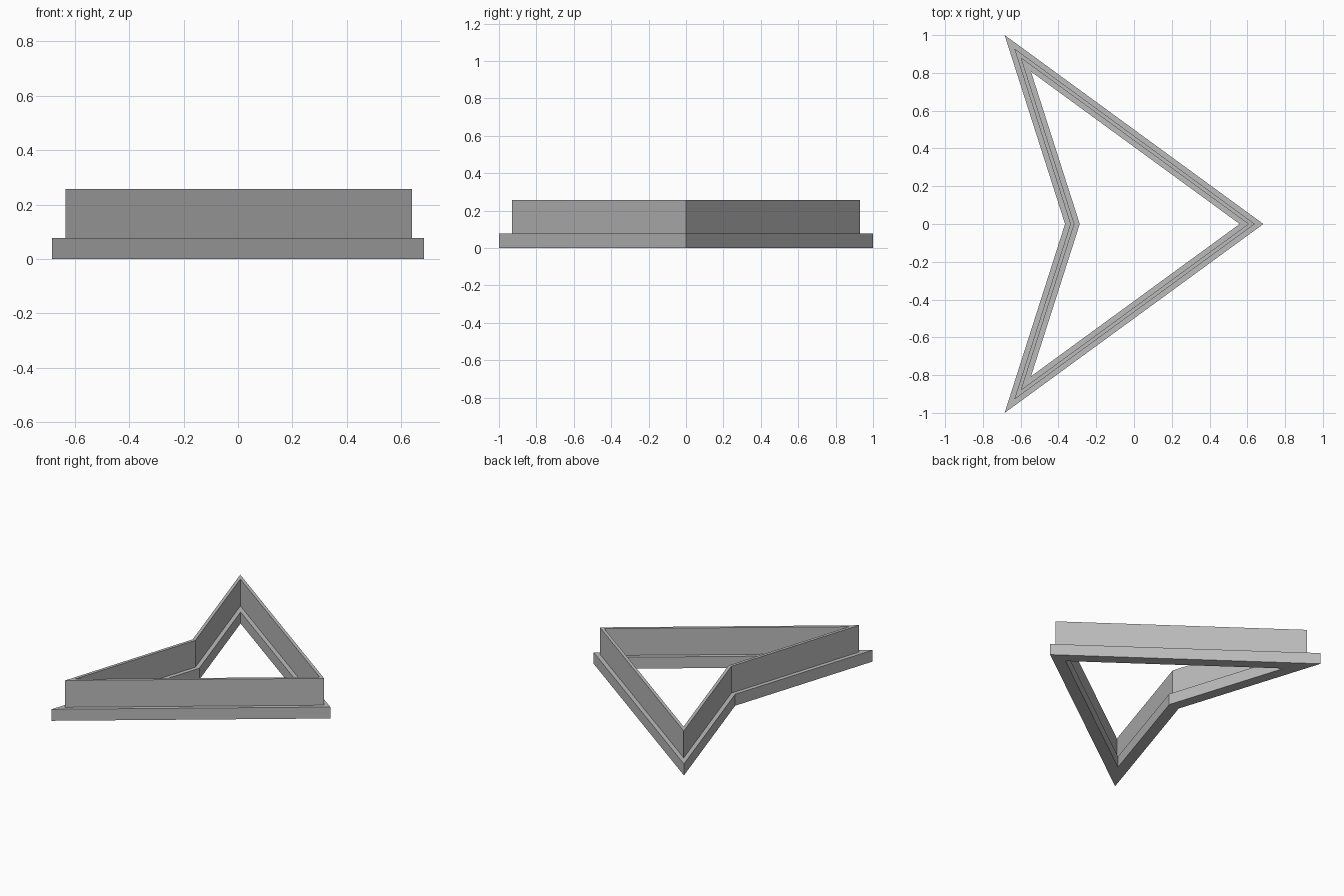
import bpy
import bmesh
from mathutils import Vector

cube = bpy.data.objects.get("Cube")
if cube:
    bpy.data.objects.remove(cube, do_unlink=True)

# Single grey material
grey = bpy.data.materials.new("grey")
grey.use_nodes = True
colour = (0.5, 0.5, 0.5, 1)
grey.diffuse_color = colour
grey.node_tree.nodes["Principled BSDF"].inputs["Base Color"].default_value = colour

# Arrowhead outline, counter-clockwise
outline = [Vector(p) for p in ((0.685, 0), (-0.685, 1), (-0.365, 0), (-0.685, -1))]

# Stepped cross-section: (distance inward from the outline, height)
FLANGE, WALL_OUT, WALL_IN, STEP, TOP = 0.074, 0.027, 0.047, 0.077, 0.257
section = [(0, 0), (0, STEP), (WALL_OUT, STEP), (WALL_OUT, TOP),
           (WALL_IN, TOP), (WALL_IN, STEP), (FLANGE, STEP), (FLANGE, 0)]


def miter(i):
    """Inward corner vector that keeps the offset even along both edges."""
    a, b, c = outline[i - 1], outline[i], outline[(i + 1) % len(outline)]
    d1, d2 = (b - a).normalized(), (c - b).normalized()
    n1, n2 = Vector((-d1.y, d1.x)), Vector((-d2.y, d2.x))
    return (n1 + n2) / (1 + n1.dot(n2))


# Sweep the section around the outline with mitred corners
bm = bmesh.new()
rings = []
for i, corner in enumerate(outline):
    m = miter(i)
    rings.append([bm.verts.new((*(corner + m * d), z)) for d, z in section])
for i, ring in enumerate(rings):
    prev = rings[i - 1]
    for j in range(len(section)):
        bm.faces.new((prev[j - 1], prev[j], ring[j], ring[j - 1]))
bmesh.ops.recalc_face_normals(bm, faces=bm.faces)

mesh = bpy.data.meshes.new("arrowhead_cutter_frame")
bm.to_mesh(mesh)
bm.free()
mesh.materials.append(grey)
frame = bpy.data.objects.new("arrowhead_cutter_frame", mesh)
bpy.context.collection.objects.link(frame)
